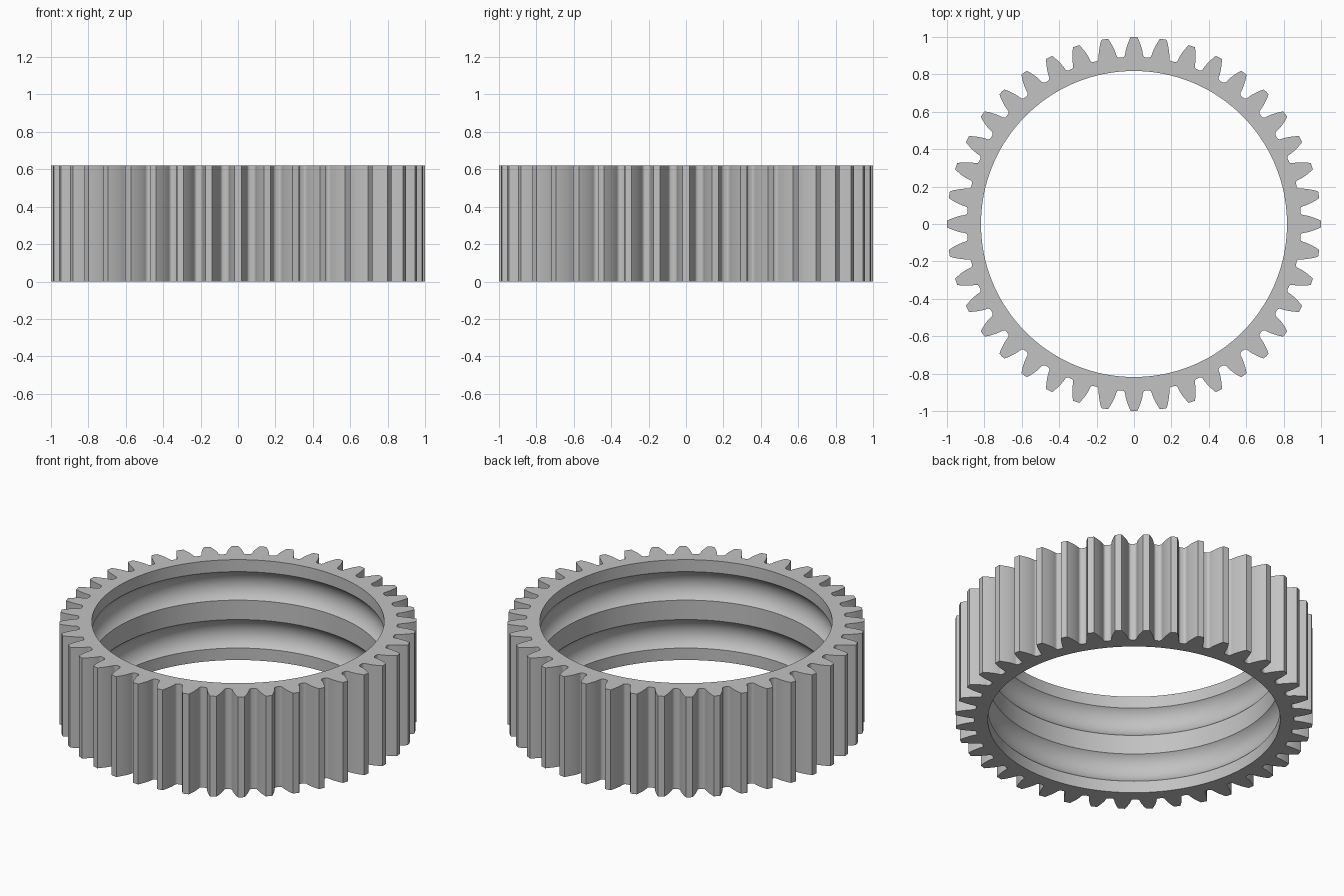
import bpy
import bmesh
from math import sin, cos, tan, acos, pi, radians, sqrt

cube = bpy.data.objects.get("Cube")
if cube:
    bpy.data.objects.remove(cube, do_unlink=True)

# Gear proportions
TEETH = 40
TIP_R = 1.0
MODULE = 2 * TIP_R / (TEETH + 2)
PITCH_R = MODULE * TEETH / 2
BASE_R = PITCH_R * cos(radians(20))
ROOT_R = PITCH_R - 1.25 * MODULE
FLANK_R = 0.912
HEIGHT = 0.62
BORE_R = 0.818
GROOVE_DEPTH = 0.04
GROOVE_HALF = 0.088
GROOVE_CENTRES = (0.458, 0.162)


def involute(r):
    a = acos(min(1, BASE_R / r))
    return tan(a) - a


def half_angle(r):
    """Half the angle a tooth covers at radius r."""
    return pi / (2 * TEETH) + involute(PITCH_R) - involute(r)


def half_tooth():
    """(angle, radius) pairs from tooth centre to the middle of the gap."""
    pts = [(0, TIP_R)]
    steps = 5
    for i in range(steps + 1):
        r = TIP_R + (FLANK_R - TIP_R) * i / steps
        pts.append((half_angle(r), r))
    start, end = half_angle(FLANK_R), radians(4.0)
    for i in range(1, 6):
        t = i / 5 * pi / 2
        pts.append((start + (end - start) * (1 - cos(t)),
                    FLANK_R - (FLANK_R - ROOT_R) * sin(t)))
    pts.append((pi / TEETH, ROOT_R))
    return pts


def tooth_outline():
    half = half_tooth()
    left = [(-a, r) for a, r in reversed(half[1:-1])]
    points = []
    for k in range(TEETH):
        turn = 2 * pi * k / TEETH
        points += [(a + turn, r) for a, r in left + half]
    return points


def bore_profile():
    """(radius, z) pairs down the bore, with two rounded raceways."""
    pts = [(BORE_R, HEIGHT)]
    arc_r = (GROOVE_HALF ** 2 + GROOVE_DEPTH ** 2) / (2 * GROOVE_DEPTH)
    for centre in GROOVE_CENTRES:
        for i in range(15):
            dz = GROOVE_HALF * cos(pi * i / 14)
            depth = GROOVE_DEPTH - arc_r + sqrt(arc_r ** 2 - dz ** 2)
            pts.append((BORE_R + depth, centre + dz))
    pts.append((BORE_R, 0))
    return pts


# Steel colour
steel = bpy.data.materials.new("steel_grey")
steel.use_nodes = True
colour = (0.54, 0.54, 0.54, 1)
steel.diffuse_color = colour
steel.node_tree.nodes["Principled BSDF"].inputs["Base Color"].default_value = colour

# Sweep the cross-section around the axis, the outside following the teeth
bm = bmesh.new()
bore = bore_profile()
columns = []
for angle, radius in tooth_outline():
    section = [(radius, 0), (radius, HEIGHT)] + bore
    columns.append([bm.verts.new((r * sin(angle), -r * cos(angle), z))
                    for r, z in section])
for i, col in enumerate(columns):
    nxt = columns[(i + 1) % len(columns)]
    for j in range(len(col)):
        k = (j + 1) % len(col)
        bm.faces.new((col[j], nxt[j], nxt[k], col[k]))
bmesh.ops.recalc_face_normals(bm, faces=bm.faces)

mesh = bpy.data.meshes.new("gear_ring")
bm.to_mesh(mesh)
bm.free()
mesh.materials.append(steel)
ring = bpy.data.objects.new("gear_ring", mesh)
bpy.context.collection.objects.link(ring)

# Smooth flanks and raceways, sharp rims
bpy.ops.object.select_all(action='DESELECT')
ring.select_set(True)
bpy.context.view_layer.objects.active = ring
bpy.ops.object.shade_smooth_by_angle(angle=radians(30))
